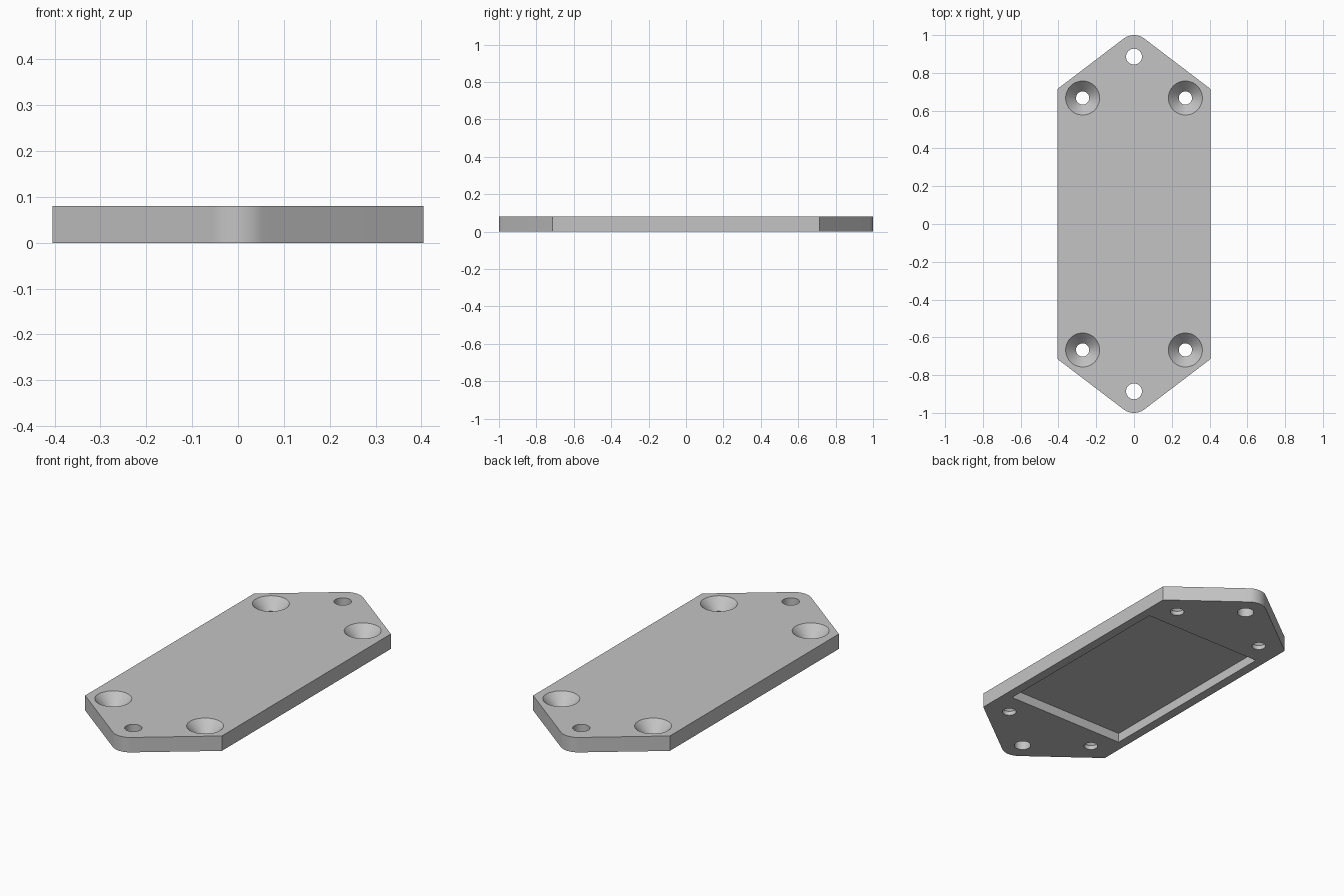
import bpy
import bmesh
import math

cube = bpy.data.objects.get("Cube")
if cube:
    bpy.data.objects.remove(cube, do_unlink=True)

HALF_W, SHOULDER, THICK = 0.405, 0.715, 0.08
TIP_R = 0.09

grey = bpy.data.materials.new("plain_grey")
grey.use_nodes = True
colour = (0.55, 0.55, 0.55, 1)
grey.diffuse_color = colour
grey.node_tree.nodes["Principled BSDF"].inputs["Base Color"].default_value = colour


def make_object(name, bm):
    bmesh.ops.recalc_face_normals(bm, faces=bm.faces)
    mesh = bpy.data.meshes.new(name)
    bm.to_mesh(mesh)
    bm.free()
    mesh.materials.append(grey)
    obj = bpy.data.objects.new(name, mesh)
    bpy.context.collection.objects.link(obj)
    return obj


def prism(name, outline, z0, z1):
    """Extrude a flat outline upward."""
    bm = bmesh.new()
    face = bm.faces.new([bm.verts.new((x, y, z0)) for x, y in outline])
    top = bmesh.ops.extrude_face_region(bm, geom=[face])["geom"]
    verts = [v for v in top if isinstance(v, bmesh.types.BMVert)]
    bmesh.ops.translate(bm, verts=verts, vec=(0, 0, z1 - z0))
    return make_object(name, bm)


def lathe(name, profile, x, y, sides=48):
    """Closed round solid from (radius, z) rings."""
    bm = bmesh.new()
    angles = [2 * math.pi * i / sides for i in range(sides)]
    rings = [[bm.verts.new((x + r * math.cos(a), y + r * math.sin(a), z))
              for a in angles] for r, z in profile]
    for low, high in zip(rings, rings[1:]):
        for i in range(sides):
            j = (i + 1) % sides
            bm.faces.new((low[i], low[j], high[j], high[i]))
    bm.faces.new(rings[0])
    bm.faces.new(rings[-1])
    return make_object(name, bm)


def cut(target, cutter):
    cutter.hide_render = True
    mod = target.modifiers.new("cut", "BOOLEAN")
    mod.operation = "DIFFERENCE"
    mod.solver = "EXACT"
    mod.object = cutter
    bpy.context.view_layer.objects.active = target
    bpy.ops.object.modifier_apply(modifier=mod.name)
    bpy.data.objects.remove(cutter, do_unlink=True)


# Plate outline: straight sides, slanted ends meeting in a rounded tip
centre = 1 - TIP_R
drop = centre - SHOULDER
lean = math.asin(TIP_R / math.hypot(HALF_W, drop)) + math.atan2(drop, HALF_W)
arc = [lean * (1 - i / 8) for i in range(17)]
end = [(HALF_W, SHOULDER)]
end += [(TIP_R * math.sin(a), centre + TIP_R * math.cos(a)) for a in arc]
end += [(-HALF_W, SHOULDER)]
plate = prism("mounting_plate", end + [(-x, -y) for x, y in end], 0, THICK)

# Rectangular pocket in the underside
px, py = 0.355, 0.545
cut(plate, prism("pocket_cutter",
                 [(px, py), (-px, py), (-px, -py), (px, -py)], -0.05, 0.051))

# Countersunk corner holes and plain tip holes
SINK_R, BORE_R, SINK_DEPTH = 0.09, 0.035, 0.057
slope = (SINK_R - BORE_R) / SINK_DEPTH
sink = [(BORE_R, -0.05), (BORE_R, THICK - SINK_DEPTH),
        (SINK_R + 0.02 * slope, THICK + 0.02)]
for sy in (-1, 1):
    cut(plate, lathe("tip_hole_cutter", [(0.042, -0.05), (0.042, 0.15)], 0, sy * 0.886))
    for sx in (-1, 1):
        cut(plate, lathe("screw_hole_cutter", sink, sx * 0.272, sy * 0.667))

# Smooth curves, keep edges crisp
bpy.ops.object.select_all(action="DESELECT")
plate.select_set(True)
bpy.context.view_layer.objects.active = plate
bpy.ops.object.shade_smooth_by_angle(angle=math.radians(25))
